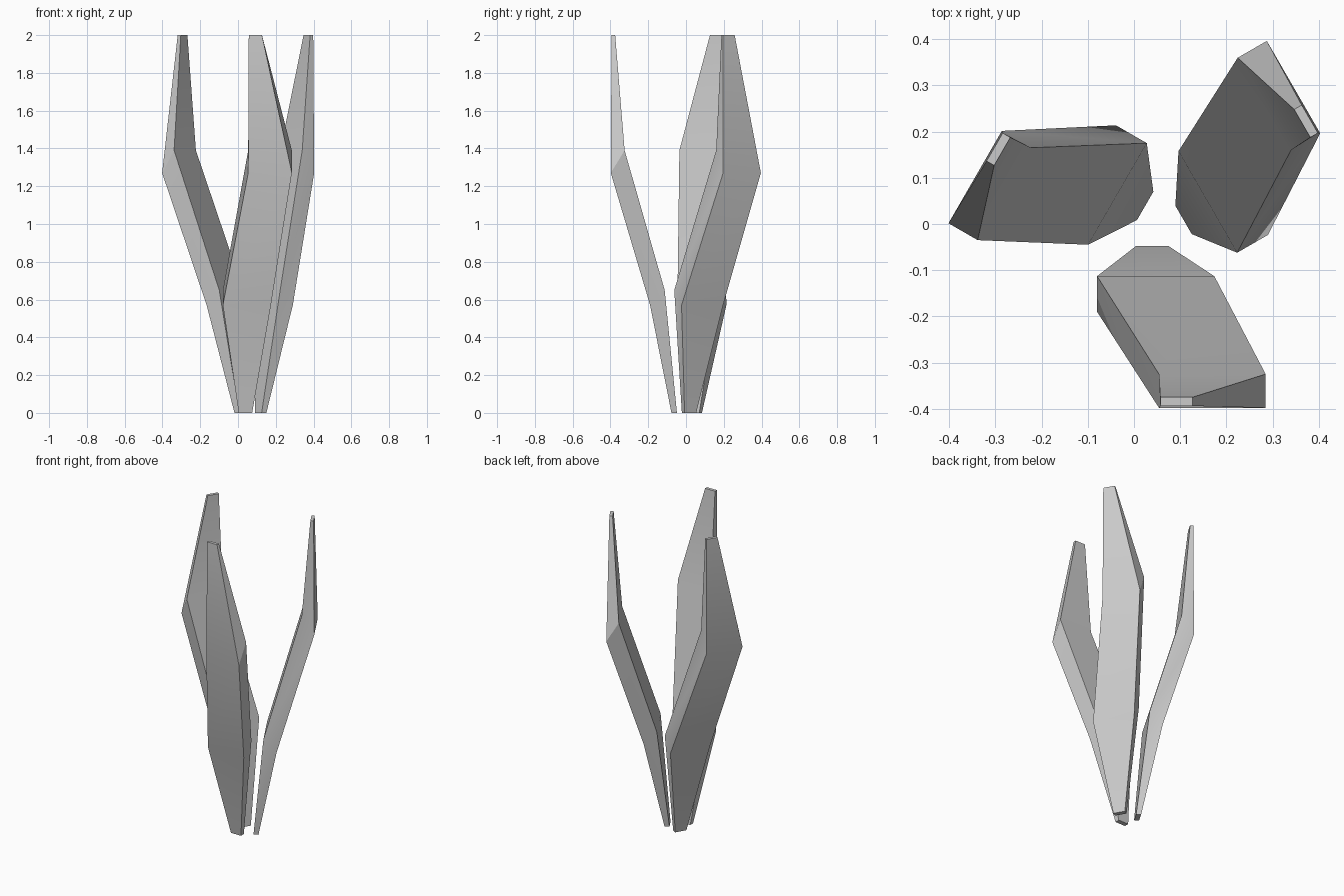
import bpy, bmesh, math
from mathutils import Matrix, Vector

if "Cube" in bpy.data.objects:
    bpy.data.objects.remove(bpy.data.objects["Cube"])

PIVOT = Vector((0.057, 0, 0))

# Blade rings: left x, right x, inner (y, z), outer (y, z)
RINGS = [
    (0.004, 0.075, (-0.048, 0.0), (-0.077, 0.0)),
    (-0.08, 0.174, (-0.113, 0.65), (-0.19, 0.57)),
    (0.054, 0.285, (-0.325, 1.39), (-0.398, 1.27)),
    (0.057, 0.127, (-0.375, 2.0), (-0.394, 2.0)),
]


def make_blade(name, angle):
    bm = bmesh.new()
    rings = []
    for left, right, (yi, zi), (yo, zo) in RINGS:
        corners = [(left, yo, zo), (right, yo, zo), (right, yi, zi), (left, yi, zi)]
        rings.append([bm.verts.new(c) for c in corners])
    # Side walls between successive rings, then end caps
    for a, b in zip(rings, rings[1:]):
        for i in range(4):
            j = (i + 1) % 4
            bm.faces.new((a[i], a[j], b[j], b[i]))
    bm.faces.new(rings[0][::-1])
    bm.faces.new(rings[-1])
    # Turn the blade about the common centre
    bmesh.ops.rotate(bm, verts=bm.verts, cent=PIVOT,
                     matrix=Matrix.Rotation(angle, 3, 'Z'))
    bmesh.ops.recalc_face_normals(bm, faces=bm.faces)
    mesh = bpy.data.meshes.new(name)
    bm.to_mesh(mesh)
    bm.free()
    blade = bpy.data.objects.new(name, mesh)
    bpy.context.collection.objects.link(blade)
    return blade


# Three leaf blades, evenly spaced around the pivot
bpy.ops.object.select_all(action='DESELECT')
for n, name in enumerate(("leaf_front", "leaf_right", "leaf_left")):
    leaf = make_blade(name, math.radians(120 * n))
    leaf.select_set(True)
    bpy.context.view_layer.objects.active = leaf
bpy.ops.object.shade_smooth_by_angle(angle=math.radians(30))
